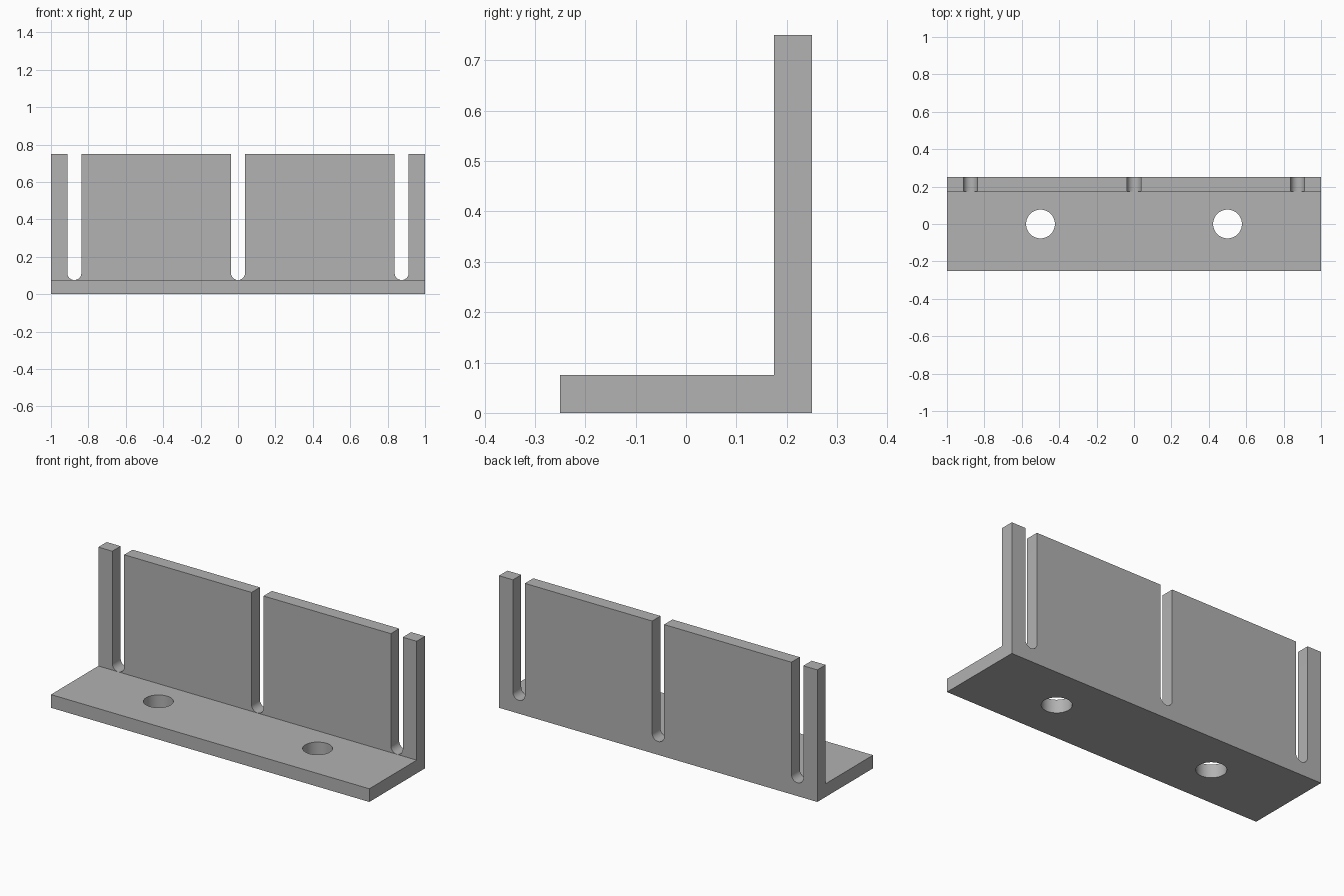
import bpy
import bmesh
from math import pi, radians, cos, sin

cube = bpy.data.objects.get("Cube")
if cube:
    bpy.data.objects.remove(cube, do_unlink=True)

LENGTH, DEPTH, HEIGHT, THICK = 2.0, 0.5, 0.75, 0.075
SLOT_R, HOLE_R = 0.0375, 0.077

grey = bpy.data.materials.new("plain grey")
grey.use_nodes = True
colour = (0.445, 0.445, 0.445, 1)
grey.diffuse_color = colour
grey.node_tree.nodes["Principled BSDF"].inputs["Base Color"].default_value = colour


def prism(name, outline, offset):
    """Extrude a closed outline of 3D points along an offset."""
    bm = bmesh.new()
    face = bm.faces.new([bm.verts.new(p) for p in outline])
    cap = bmesh.ops.extrude_face_region(bm, geom=[face], use_keep_orig=True)
    moved = [g for g in cap["geom"] if isinstance(g, bmesh.types.BMVert)]
    bmesh.ops.translate(bm, verts=moved, vec=offset)
    bmesh.ops.recalc_face_normals(bm, faces=bm.faces)
    mesh = bpy.data.meshes.new(name)
    bm.to_mesh(mesh)
    bm.free()
    mesh.materials.append(grey)
    obj = bpy.data.objects.new(name, mesh)
    bpy.context.collection.objects.link(obj)
    return obj


# L-shaped bracket body
front, back = -DEPTH / 2, DEPTH / 2
wall = back - THICK
profile = [(front, 0), (back, 0), (back, HEIGHT), (wall, HEIGHT),
           (wall, THICK), (front, THICK)]
bracket = prism("angle_bracket", [(-LENGTH / 2, y, z) for y, z in profile],
                (LENGTH, 0, 0))

cutters = []

# Round-bottomed slots, open at the top of the wall
for x in (-0.875, 0, 0.875):
    arc_z = THICK + SLOT_R + 0.0005
    outline = [(x + SLOT_R, wall - 0.03, 1), (x - SLOT_R, wall - 0.03, 1)]
    for i in range(25):
        a = pi + pi * i / 24
        outline.append((x + SLOT_R * cos(a), wall - 0.03, arc_z + SLOT_R * sin(a)))
    cutters.append(prism("slot_cutter", outline, (0, 0.2, 0)))

# Round mounting holes through the base
for x in (-0.5, 0.5):
    circle = [(x + HOLE_R * cos(2 * pi * i / 48), HOLE_R * sin(2 * pi * i / 48), -0.1)
              for i in range(48)]
    cutters.append(prism("hole_cutter", circle, (0, 0, 0.3)))

bpy.ops.object.select_all(action="DESELECT")
bracket.select_set(True)
bpy.context.view_layer.objects.active = bracket
for cutter in cutters:
    cut = bracket.modifiers.new("cut", "BOOLEAN")
    cut.operation = "DIFFERENCE"
    cut.solver = "EXACT"
    cut.object = cutter
    bpy.ops.object.modifier_apply(modifier=cut.name)
    bpy.data.objects.remove(cutter, do_unlink=True)

bpy.ops.object.shade_smooth_by_angle(angle=radians(30))
